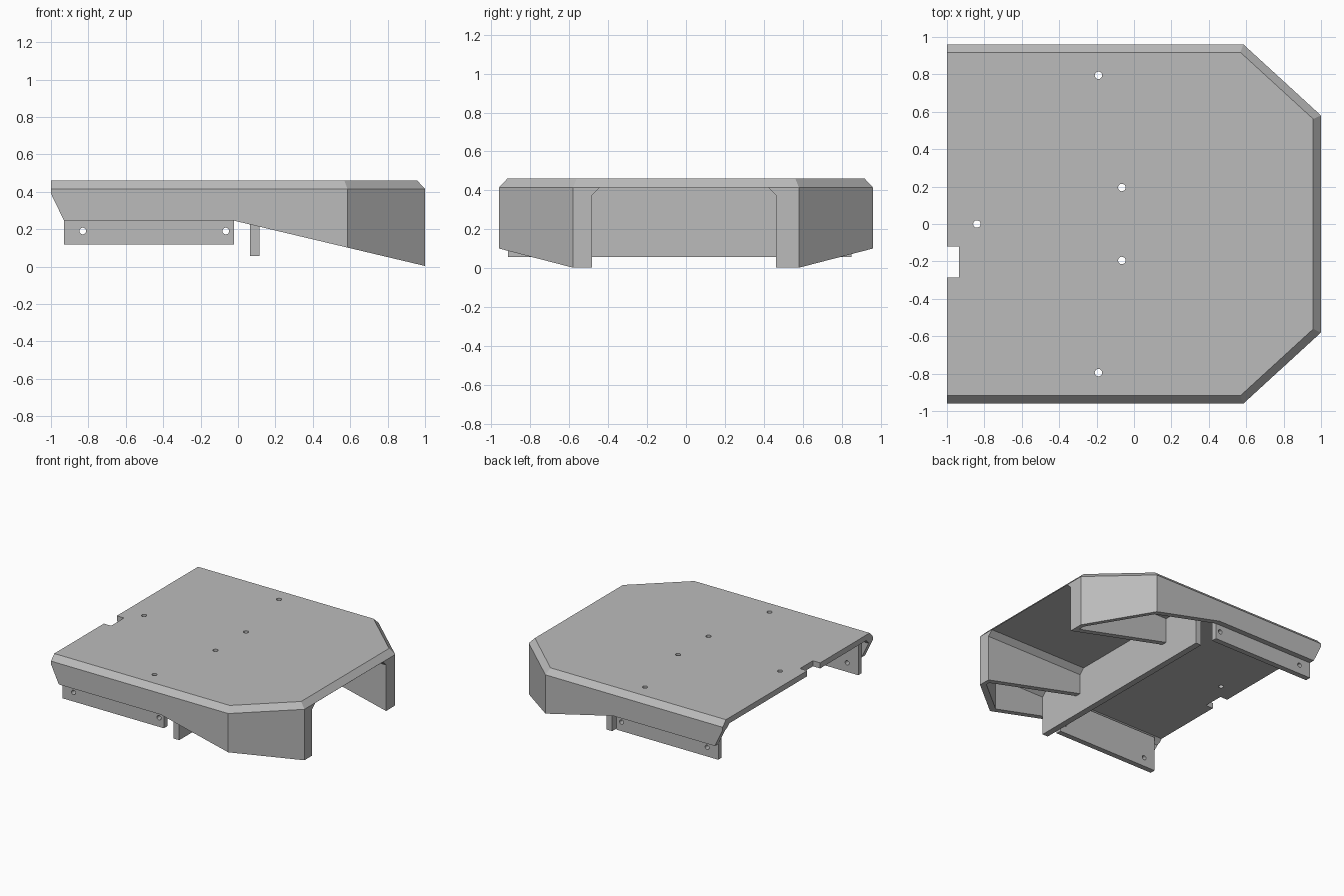
import bpy, bmesh, math
from mathutils import Matrix

if "Cube" in bpy.data.objects:
    bpy.data.objects.remove(bpy.data.objects["Cube"])

grey = bpy.data.materials.new("plain grey")
grey.use_nodes = True
grey.diffuse_color = (0.5, 0.5, 0.5, 1)
grey.node_tree.nodes["Principled BSDF"].inputs["Base Color"].default_value = (0.5, 0.5, 0.5, 1)


def loft(name, rings):
    """Solid through matching rings of points, capped at both ends."""
    bm = bmesh.new()
    loops = [[bm.verts.new(p) for p in ring] for ring in rings]
    n = len(loops[0])
    for a, b in zip(loops, loops[1:]):
        for i in range(n):
            j = (i + 1) % n
            bm.faces.new((a[i], a[j], b[j], b[i]))
    bm.faces.new(loops[0][::-1])
    bm.faces.new(loops[-1])
    bmesh.ops.recalc_face_normals(bm, faces=bm.faces)
    mesh = bpy.data.meshes.new(name)
    bm.to_mesh(mesh)
    bm.free()
    mesh.materials.append(grey)
    ob = bpy.data.objects.new(name, mesh)
    bpy.context.collection.objects.link(ob)
    return ob


def box(name, x0, x1, y0, y1, z0, z1):
    return loft(name, [[(x0, y0, z), (x1, y0, z), (x1, y1, z), (x0, y1, z)] for z in (z0, z1)])


def drill(x, y, z, r, length, axis):
    """Round cutter along z or y."""
    ring = [(r * math.cos(math.tau * i / 20), r * math.sin(math.tau * i / 20)) for i in range(20)]
    if axis == "z":
        return loft("drill", [[(x + u, y + v, z + s * length) for u, v in ring] for s in (-1, 1)])
    return loft("drill", [[(x + u, y + s * length, z + v) for u, v in ring] for s in (-1, 1)])


def cut(ob, cutters):
    """Subtract every cutter, bake the result and remove the cutters."""
    for c in cutters:
        m = ob.modifiers.new("cut", "BOOLEAN")
        m.operation, m.solver, m.object = "DIFFERENCE", "EXACT", c
    bpy.context.view_layer.update()
    baked = bpy.data.meshes.new_from_object(ob.evaluated_get(bpy.context.evaluated_depsgraph_get()))
    ob.modifiers.clear()
    ob.data = baked
    for c in cutters:
        bpy.data.objects.remove(c)


def outline(d, z, back):
    """Plan shape with two clipped corners, moved in by d except at the back."""
    half = [(back, 0.96 - d), (0.585 - 0.39 * d, 0.96 - d), (1 - d, 0.58 - 0.44 * d)]
    return [(x, y, z) for x, y in half] + [(x, -y, z) for x, y in half[::-1]]


def underside():
    """Everything below the sloping lower edge of the skirt."""
    side = [(-1.1, -0.3), (1.3, -0.3), (1.3, -0.068), (-0.02, 0.245),
            (-0.93, 0.245), (-1, 0.39), (-1.1, 0.39)]
    return loft("underside", [[(x, y, z) for x, z in side] for y in (-1.2, 1.2)])


WALL, CEIL, TOP = 0.045, 0.415, 0.46

# Deck and skirt as one hollow shell
shell = loft("deck_and_skirt", [outline(0, -0.1, -1), outline(0, CEIL, -1), outline(0.042, TOP, -1)])
hollow = loft("hollow", [outline(WALL, -0.2, -1.1), outline(WALL, CEIL - 0.04, -1.1),
                         outline(WALL + 0.04, CEIL, -1.1)])
inner = [(-0.483, -0.2), (-0.483, 0.375), (-0.443, 0.414), (0.423, 0.414), (0.463, 0.375), (0.463, -0.2)]
opening = loft("opening", [[(x, y, z) for y, z in inner] for x in (0.85, 1.1)])
notch = box("notch", -1.1, -0.935, -0.285, -0.12, 0.3, 0.6)
spots = [(-0.19, 0.795), (-0.19, -0.795), (-0.065, 0.195), (-0.065, -0.195), (-0.84, 0)]
cut(shell, [hollow, underside(), opening, notch]
    + [drill(x, y, TOP, 0.02, 0.15, "z") for x, y in spots])

# Inner rails beside the front opening, with a sloped fillet under the deck
for name, edge, s in (("left_rail", 0.463, 1), ("right_rail", -0.483, -1)):
    prof = [(0.045, -0.1), (0, -0.1), (0, 0.375), (-0.04, CEIL), (0.045, CEIL)]
    rail = loft(name, [[(x, edge + s * u, z) for u, z in prof] for x in (0.1, 0.97)])
    cut(rail, [underside()])

# Cross plate hanging below the deck
box("cross_plate", 0.065, 0.115, -0.915, 0.85, 0.057, CEIL + 0.01)

# Side flanges with bolt holes
for name, s in (("left_flange", 1), ("right_flange", -1)):
    y0, y1 = sorted((s * 0.872, s * 0.916))
    flange = box(name, -0.93, -0.022, y0, y1, 0.117, 0.4)
    cut(flange, [drill(x, s * 0.9, 0.19, 0.018, 0.1, "y") for x in (-0.83, -0.065)])
